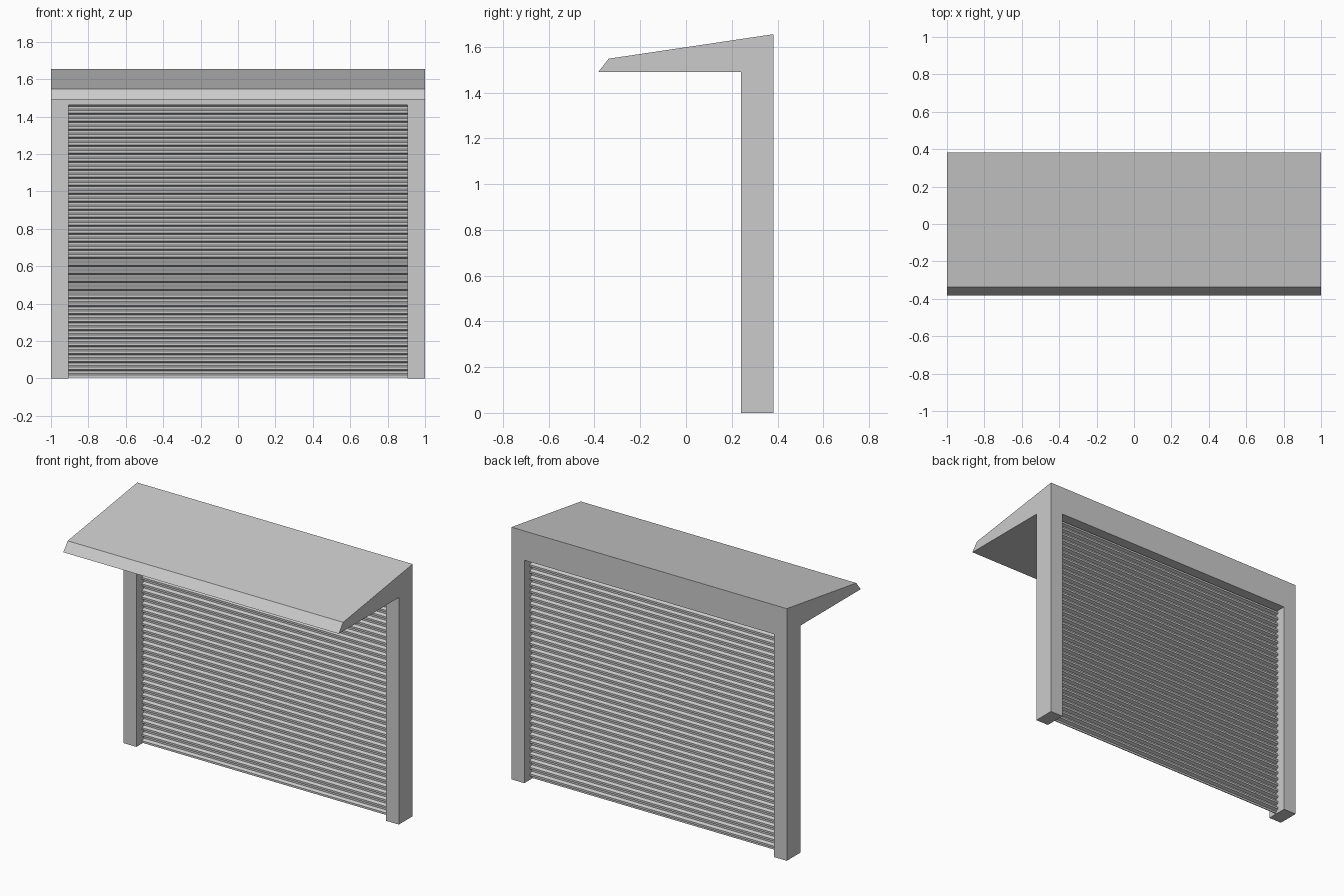
import bpy

if "Cube" in bpy.data.objects:
    bpy.data.objects.remove(bpy.data.objects["Cube"])

W = 1.0            # half width
IN = 0.906         # half width of the opening
BACK, FRONT = 0.383, 0.24   # depth range of the posts
HEAD = 1.463       # top of the opening


def extrude_x(name, profile, x0, x1):
    """Closed (y, z) profile extruded along x, listed clockwise seen from +x."""
    n = len(profile)
    verts = [(x, y, z) for x in (x0, x1) for y, z in profile]
    faces = [(i, (i + 1) % n, n + (i + 1) % n, n + i) for i in range(n)]
    faces += [tuple(range(n))[::-1], tuple(range(n, 2 * n))]
    faces[-2:] = [f[::-1] for f in faces[-2:]]
    mesh = bpy.data.meshes.new(name)
    mesh.from_pydata(verts, [], faces)
    obj = bpy.data.objects.new(name, mesh)
    bpy.context.collection.objects.link(obj)
    return obj


# Sloping canopy with the lintel over the opening
extrude_x("canopy", [(-BACK, 1.49), (-0.338, 1.548), (BACK, 1.655),
                     (BACK, HEAD), (FRONT, HEAD), (FRONT, 1.49)], -W, W)

# Side posts
post = [(FRONT, 0), (FRONT, HEAD), (BACK, HEAD), (BACK, 0)]
extrude_x("left_post", post, -W, -IN)
extrude_x("right_post", post, IN, W)

# Corrugated roller shutter: repeated trapezoid ribs, thin and closed
RIBS = 34
Z0 = 0.005
pitch = (HEAD - Z0) / RIBS
rib = [(0.0, 0.299), (0.3, 0.299), (0.5, 0.319), (0.8, 0.319)]
line = [(y, Z0 + (i + t) * pitch) for i in range(RIBS) for t, y in rib]
line.append((0.299, HEAD))
back_line = [(y + 0.006, z) for y, z in reversed(line)]
extrude_x("roller_shutter", line + back_line, -IN, IN)
